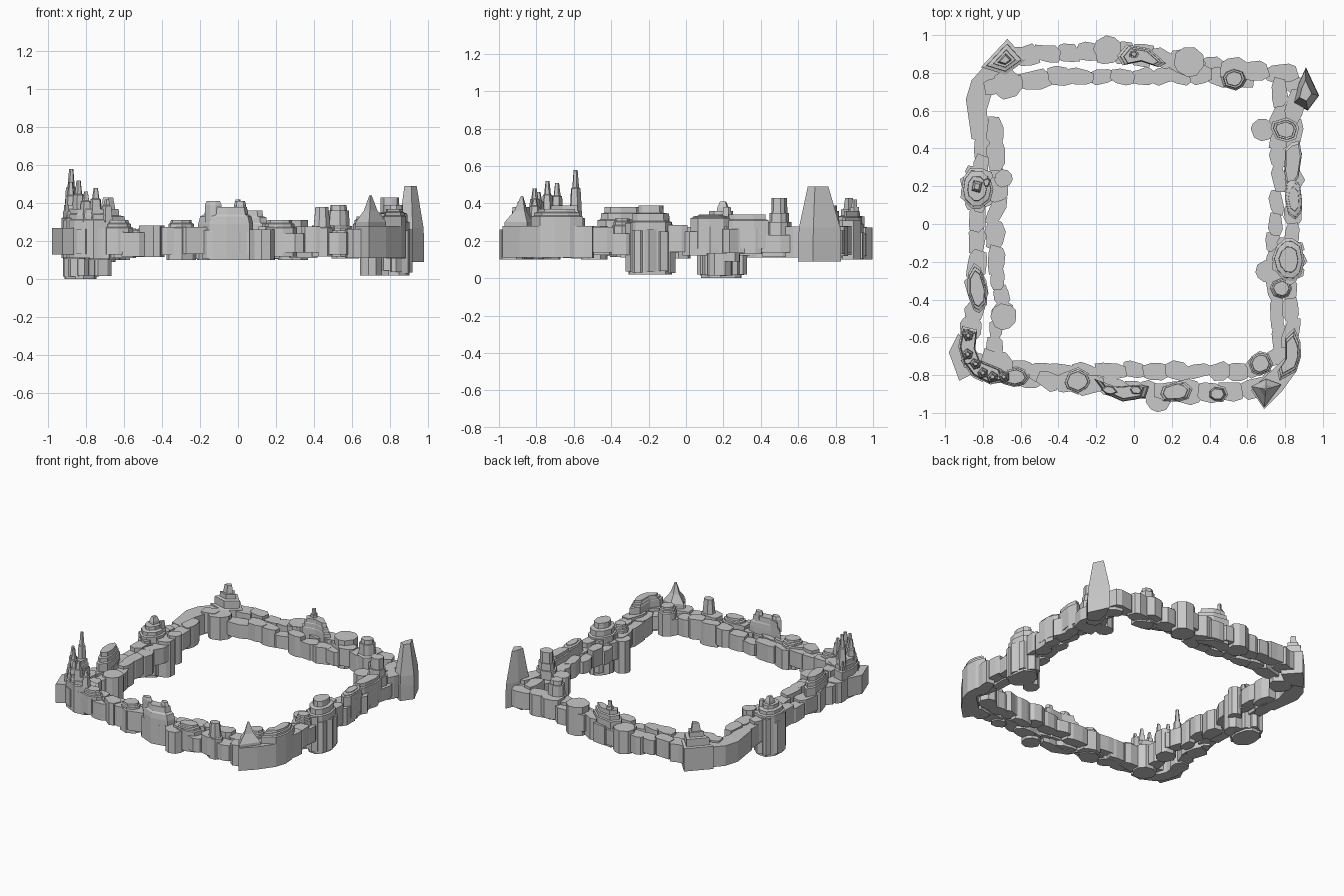
import bpy
import bmesh
import random
from math import cos, sin, tau, atan2, hypot
from mathutils import Vector

random.seed(11)
old = bpy.data.objects.get("Cube")
if old:
    bpy.data.objects.remove(old)

stone_grey = bpy.data.materials.new("stone_grey")
stone_grey.use_nodes = True
grey = (0.58, 0.58, 0.58, 1)
stone_grey.diffuse_color = grey
stone_grey.node_tree.nodes["Principled BSDF"].inputs["Base Color"].default_value = grey


def add_loft(bm, outline, levels):
    """Stack scaled copies of an outline; levels are (scale, height) pairs."""
    centre = sum((Vector(p) for p in outline), Vector((0, 0))) / len(outline)
    rings = []
    for scale, z in levels:
        flat = [centre + (Vector(p) - centre) * scale for p in outline]
        rings.append([bm.verts.new((p.x, p.y, z)) for p in flat])
    count = len(outline)
    for low, high in zip(rings, rings[1:]):
        for i in range(count):
            j = (i + 1) % count
            bm.faces.new((low[i], low[j], high[j], high[i]))
    bm.faces.new(rings[0][::-1])
    bm.faces.new(rings[-1])


def finish(bm, name):
    bmesh.ops.recalc_face_normals(bm, faces=bm.faces)
    mesh = bpy.data.meshes.new(name)
    bm.to_mesh(mesh)
    bm.free()
    mesh.materials.append(stone_grey)
    bpy.context.collection.objects.link(bpy.data.objects.new(name, mesh))


def place(points, x, y, rx, ry, turn):
    """Scale, turn and move a unit outline."""
    return [(x + u * rx * cos(turn) - v * ry * sin(turn),
             y + u * rx * sin(turn) + v * ry * cos(turn)) for u, v in points]


def blob(x, y, rx, ry, turn=0, sides=8, rough=0.12):
    """Irregular round rock outline."""
    points = []
    for i in range(sides):
        a = tau * (i + random.uniform(-0.2, 0.2)) / sides
        r = 1 - random.uniform(0, rough)
        points.append((r * cos(a), r * sin(a)))
    return place(points, x, y, rx, ry, turn)


def block(x, y, rx, ry, turn):
    """Irregular long boulder outline."""
    base = [(-1, -.6), (-.5, -1), (.4, -1), (1, -.7), (1, .5), (.5, 1), (-.4, 1), (-1, .7)]
    points = [(u * random.uniform(.8, 1.1), v * random.uniform(.75, 1.15)) for u, v in base]
    return place(points, x, y, rx, ry, turn)


def rock(name, outline, *levels):
    bm = bmesh.new()
    add_loft(bm, outline, levels)
    finish(bm, name)


def wall(name, path, width, bottom=0.12, top=0.26):
    """Row of overlapping angular stones along a path."""
    bm = bmesh.new()
    for (ax, ay), (bx, by) in zip(path, path[1:]):
        length = hypot(bx - ax, by - ay)
        steps = max(1, round(length / 0.11))
        for i in range(steps):
            t = (i + 0.5) / steps
            turn = atan2(by - ay, bx - ax) + random.uniform(-0.3, 0.3)
            w = width * random.uniform(0.85, 1.15)
            shape = block(ax + (bx - ax) * t, ay + (by - ay) * t, length / steps * 0.62, w, turn)
            add_loft(bm, shape, [(1, bottom + random.uniform(-0.015, 0.025)),
                                 (1, top + random.uniform(-0.03, 0.025))])
    finish(bm, name)


def stepped(name, outline, bottom, shoulder, top, inset=0.72):
    """Rock with upright sides, a narrow ledge and a raised cap."""
    middle = (shoulder + top) / 2
    rock(name, outline, (1, bottom), (1, shoulder), (0.87, shoulder + 0.005),
         (0.86, middle), (inset, middle + 0.005), (inset * 0.97, top))


# Double rows of stones around the frame
wall("back_outer_wall", [(-.62, .89), (-.4, .905), (-.2, .91), (0, .9), (.2, .87), (.35, .83), (.7, .81), (.86, .79)], .056)
wall("back_inner_wall", [(-.78, .72), (-.6, .75), (-.45, .785), (0, .78), (.4, .785), (.62, .77)], .045)
wall("left_outer_wall", [(-.8, .5), (-.8, .35), (-.83, .1), (-.83, -.15), (-.83, -.4), (-.88, -.6)], .052)
wall("left_inner_wall", [(-.74, .55), (-.73, .3), (-.72, .15), (-.74, 0), (-.73, -.25), (-.69, -.42), (-.74, -.6), (-.74, -.7)], .044)
wall("right_outer_wall", [(.79, .8), (.87, .7), (.84, .55), (.84, .4), (.85, .2), (.845, 0), (.82, -.3), (.835, -.5), (.83, -.65)], .045)
wall("right_inner_wall", [(.77, .76), (.765, .5), (.77, .3), (.755, .05), (.73, -.25), (.755, -.4), (.76, -.55), (.79, -.68), (.68, -.74)], .044, .14)
wall("front_outer_wall", [(-.88, -.72), (-.78, -.79), (-.6, -.82), (-.3, -.84), (-.05, -.87), (.12, -.89), (.45, -.885), (.7, -.87), (.83, -.74)], .054)
wall("front_inner_wall", [(-.8, -.71), (-.55, -.78), (-.2, -.785), (-.06, -.76), (.06, -.78), (.4, -.775), (.6, -.785), (.68, -.72)], .045)

# Long curved body at the back left bend
rock("back_left_bend", [(-.78, .85), (-.86, .76), (-.89, .66), (-.86, .45), (-.76, .43), (-.78, .6),
                        (-.75, .7), (-.7, .75), (-.63, .78), (-.68, .83)], (1, .11), (1, .26))

# Loose boulders, some hanging low inside the bays
for name, x, y, size, low, top in [
    ("back_boulder", -.14, .925, .078, .1, .27), ("back_right_boulder", .29, .86, .085, .1, .31),
    ("front_boulder", .13, -.93, .07, .1, .26), ("left_inner_boulder", -.69, -.49, .075, .1, .28),
    ("left_bay_boulder", -.69, .24, .05, .09, .3), ("left_low_boulder", -.73, .18, .07, .015, .28),
    ("right_bay_boulder", .68, .5, .065, .14, .28), ("back_left_boulder", -.67, .74, .085, .1, .27),
    ("right_inner_boulder", .7, -.25, .06, .02, .26), ("front_left_boulder", -.72, -.75, .085, .1, .28),
]:
    rock(name, blob(x, y, size, size, .4, 9, .08), (1, low), (1, top))

# Back side landmarks
rock("back_left_peak", [(-.67, .98), (-.57, .87), (-.68, .79), (-.81, .83)],
     (1, .1), (1, .27), (.78, .275), (.76, .33), (.5, .335), (.48, .37), (.32, .37), (.22, .43))
stepped("back_mesa", [(-.09, .89), (-.04, .95), (.08, .93), (.17, .85), (.13, .83), (.04, .86), (-.06, .84)], .1, .29, .36)
rock("back_mesa_tower", blob(0, .9, .03, .03, 0, 5), (1, .3), (.9, .38), (.6, .38), (.5, .42))
rock("back_knob", blob(.53, .77, .075, .065, 0, 8), (1, .12), (1, .27), (.85, .28), (.8, .36), (.65, .36), (.62, .39))
rock("back_right_pinnacle", [(.91, .83), (.98, .68), (.92, .6), (.845, .64), (.87, .74)],
     (1, .09), (1, .2), (.96, .27), (.48, .49))

# Right side landmarks
rock("right_tower", blob(.8, .5, .085, .07, 0, 8), (1, .14), (1, .3), (.82, .3), (.8, .35),
     (.66, .35), (.64, .43))
stepped("right_ridge", blob(.845, .13, .05, .115, .05, 8), .16, .32, .34, .6)
rock("right_long_ridge", block(.84, .32, .045, .11, -.1), (1, .16), (1, .31), (.85, .315), (.85, .34))
# Bastions with clustered columns hanging low
for side, x, y, low, top in [("right", .82, -.19, .02, .39), ("left", -.83, .19, 0, .36)]:
    stepped(side + "_bastion", blob(x, y, .09, .12, 0, 10, .08), low, .3, top, .6)
    bm = bmesh.new()
    for i in range(9):
        a = tau * i / 9
        add_loft(bm, blob(x + .062 * cos(a), y + .1 * sin(a), .038, .038, a, 6),
                 [(1, low + random.uniform(0, .03)), (1, .27 + random.uniform(-.03, .03))])
    finish(bm, side + "_bastion_columns")
stepped("right_knoll", blob(.78, -.34, .065, .06), .13, .28, .32)
stepped("right_front_crest", [(.85, -.55), (.88, -.62), (.885, -.7), (.86, -.78), (.77, -.83), (.76, -.78),
                              (.8, -.72), (.8, -.6)], .11, .33, .37)

# Front side landmarks
rock("front_right_corner", [(.62, -.88), (.69, -.98), (.78, -.89), (.86, -.78), (.83, -.68), (.66, -.84)], (1, .11), (1, .28))
rock("front_right_pyramid", [(.62, -.86), (.69, -.97), (.78, -.85), (.7, -.82)], (1, .2), (1, .3), (.45, .36), (.08, .44))
stepped("front_right_knoll", blob(.67, -.74, .07, .07), .12, .29, .33)
rock("front_tower", blob(.44, -.9, .065, .05, 0, 7), (1, .12), (1, .27), (.8, .275), (.62, .38))
stepped("front_ledge", blob(.22, -.89, .1, .06, .15), .12, .27, .31)
crescent = [(-.21, -.82), (-.1, -.86), (.04, -.85), (.08, -.86), (.06, -.92), (-.06, -.94), (-.15, -.9)]
rock("front_mesa", crescent, (1, .1), (1, .29), (.93, .33), (.8, .34), (.74, .38))
for name, x, width in [("left_crown", -.13, .045), ("right_crown", .01, .035)]:
    rock("front_mesa_" + name, blob(x, -.88, width, .025, -.15, 6), (1, .3), (1, .39), (.8, .41))
stepped("front_left_knoll", blob(-.3, -.83, .085, .075), .1, .27, .31)
stepped("front_left_ledge", blob(-.63, -.81, .08, .06), .13, .27, .31)

# Front left castle crag with slender towers
rock("front_left_corner", [(-.93, -.58), (-.98, -.68), (-.925, -.83), (-.85, -.79), (-.87, -.65)], (1, .13), (1, .27))
stepped("castle_crag_side", [(-.91, -.54), (-.93, -.65), (-.9, -.76), (-.8, -.77), (-.84, -.66), (-.83, -.56)], .11, .32, .39, .8)
stepped("castle_crag_front", [(-.92, -.72), (-.86, -.8), (-.76, -.85), (-.68, -.83), (-.7, -.77), (-.82, -.72)], .11, .31, .37, .8)
for number, (x, y, top) in enumerate([(-.88, -.59, .58), (-.88, -.69, .51), (-.84, -.74, .52),
                                      (-.8, -.79, .46), (-.75, -.81, .48), (-.69, -.81, .42)], 1):
    mid = .33 + (top - .33) * .6
    rock(f"castle_tower_{number}", blob(x, y, .034, .034, .5, 5), (1.15, .3), (.85, mid), (.6, mid + .005), (.35, top))

# Left side landmarks
stepped("left_ridge", blob(-.83, -.34, .055, .14, .12), .12, .31, .38)
rock("left_bastion_spire", blob(-.83, .2, .045, .045, .6, 4), (1, .33), (.8, .38), (.45, .41))
rock("left_bastion_turret", blob(-.78, .22, .025, .03, .2, 5), (1, .3), (.7, .38))
